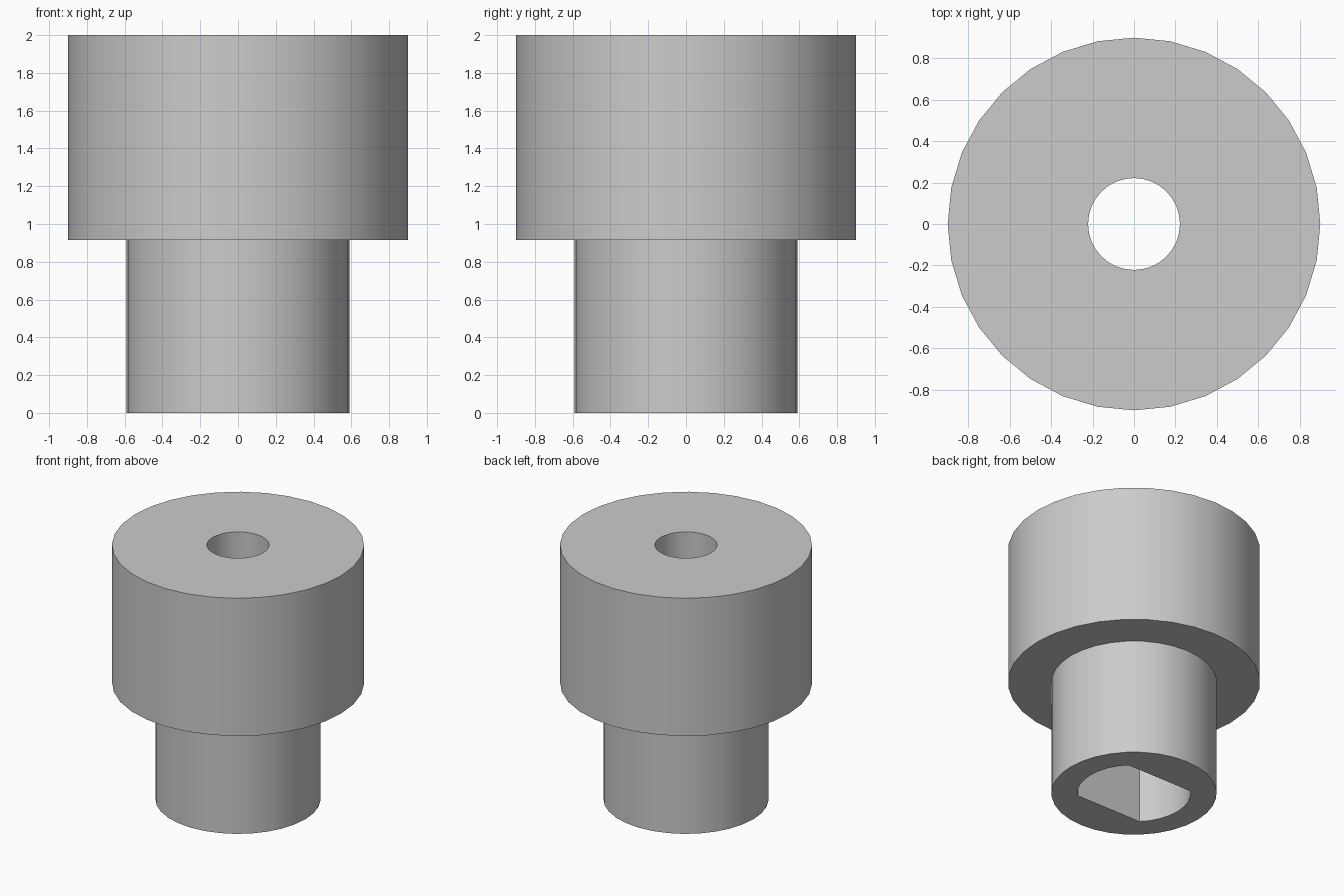
import bpy, bmesh
from math import sin, cos, tau, radians

cube = bpy.data.objects.get("Cube")
if cube:
    bpy.data.objects.remove(cube, do_unlink=True)

SIDES = 32
FLANGE_R, HUB_R, BORE_R = 0.90, 0.59, 0.222
SLOT_R, SLOT_FLAT = 0.405, 0.283
STEP_Z, TOP_Z = 0.915, 2.0

grey = bpy.data.materials.new("plain_grey")
grey.use_nodes = True
colour = (0.6, 0.6, 0.6, 1)
grey.diffuse_color = colour
grey.node_tree.nodes["Principled BSDF"].inputs["Base Color"].default_value = colour

bm = bmesh.new()


def ring(radius, z, flat=None):
    """Ring of vertices; flat trims it on the front and back."""
    limit = flat or radius
    verts = []
    for i in range(SIDES):
        a = tau * i / SIDES
        y = max(-limit, min(limit, radius * sin(a)))
        verts.append(bm.verts.new((radius * cos(a), y, z)))
    return verts


# Closed profile: hub, flange, round bore, then the double-flat shaft socket
rings = [
    ring(HUB_R, 0),
    ring(HUB_R, STEP_Z),
    ring(FLANGE_R, STEP_Z),
    ring(FLANGE_R, TOP_Z),
    ring(BORE_R, TOP_Z),
    ring(BORE_R, STEP_Z),
    ring(SLOT_R, STEP_Z, SLOT_FLAT),
    ring(SLOT_R, 0, SLOT_FLAT),
]
for n, lower in enumerate(rings):
    upper = rings[(n + 1) % len(rings)]
    for i in range(SIDES):
        j = (i + 1) % SIDES
        bm.faces.new((lower[i], lower[j], upper[j], upper[i]))
bmesh.ops.recalc_face_normals(bm, faces=bm.faces)

mesh = bpy.data.meshes.new("stepped_coupling")
bm.to_mesh(mesh)
bm.free()
mesh.materials.append(grey)
coupling = bpy.data.objects.new("stepped_coupling", mesh)
bpy.context.collection.objects.link(coupling)

# Smooth round walls, sharp rims
bpy.ops.object.select_all(action="DESELECT")
coupling.select_set(True)
bpy.context.view_layer.objects.active = coupling
bpy.ops.object.shade_smooth_by_angle(angle=radians(30))
